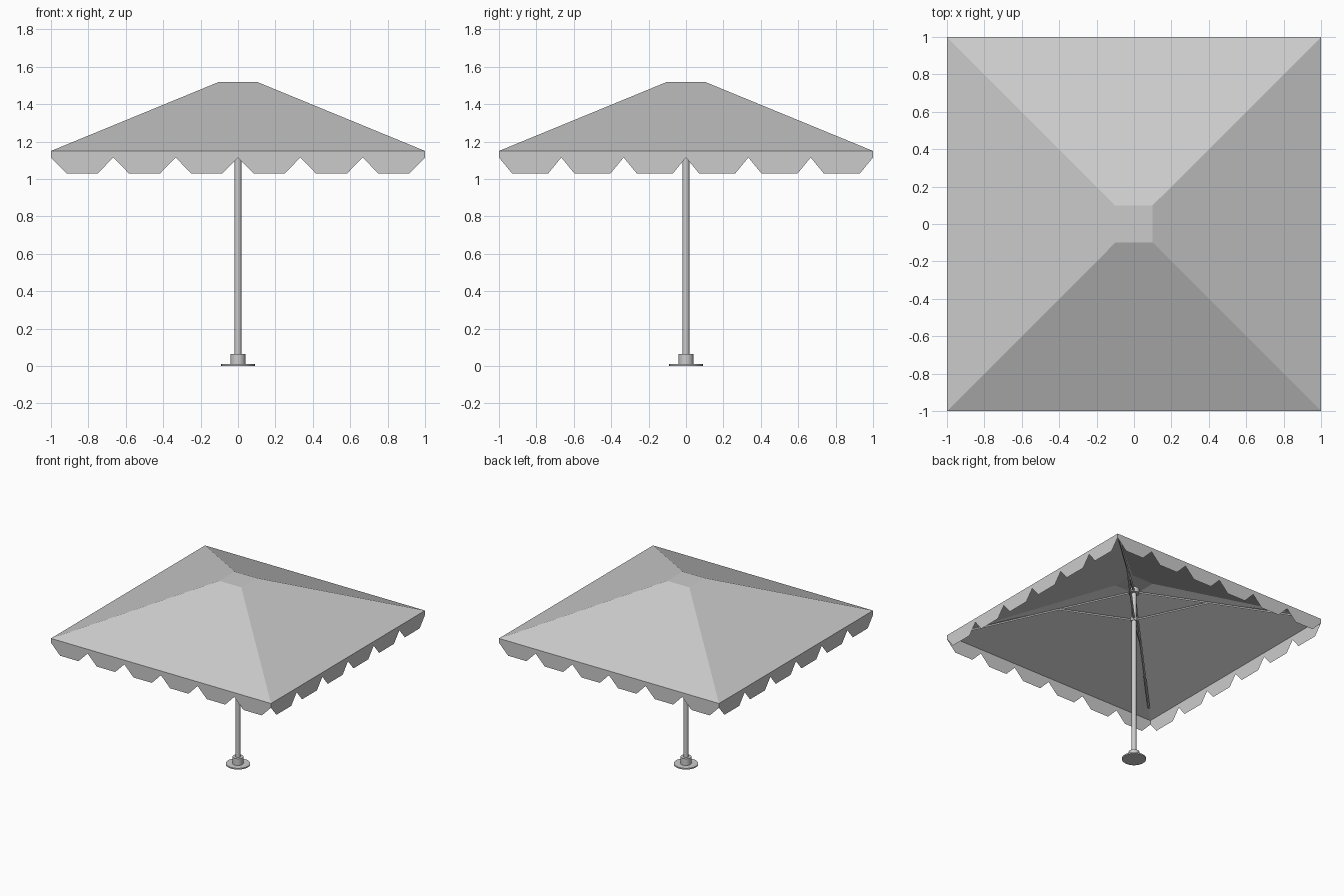
import bpy, bmesh, math
from mathutils import Vector, Matrix

if "Cube" in bpy.data.objects:
    bpy.data.objects.remove(bpy.data.objects["Cube"], do_unlink=True)

grey = bpy.data.materials.new("light_grey")
grey.use_nodes = True
colour = (0.6, 0.6, 0.6, 1)
grey.diffuse_color = colour
grey.node_tree.nodes["Principled BSDF"].inputs["Base Color"].default_value = colour

RIM, TOP, NOTCH, HEM = 1.15, 1.52, 1.115, 1.03
PEAK = 0.1
TABS = 6


def finish(bm, name, smooth=False):
    mesh = bpy.data.meshes.new(name)
    bm.to_mesh(mesh)
    bm.free()
    mesh.materials.append(grey)
    obj = bpy.data.objects.new(name, mesh)
    bpy.context.collection.objects.link(obj)
    if smooth:
        bpy.ops.object.select_all(action="DESELECT")
        obj.select_set(True)
        bpy.context.view_layer.objects.active = obj
        bpy.ops.object.shade_smooth_by_angle(angle=math.radians(40))
    return obj


def rod(name, start, end, radius, sides=24):
    """Closed cylinder between two points."""
    start, end = Vector(start), Vector(end)
    axis = end - start
    turn = axis.to_track_quat("Z", "Y").to_matrix().to_4x4()
    bm = bmesh.new()
    bmesh.ops.create_cone(bm, cap_ends=True, segments=sides, radius1=radius,
                          radius2=radius, depth=axis.length,
                          matrix=Matrix.Translation((start + end) / 2) @ turn)
    return finish(bm, name, sides > 4)


# Canopy: four sloping panels and a small flat top
bm = bmesh.new()
corners = [(-1, -1), (1, -1), (1, 1), (-1, 1)]
low = [bm.verts.new((x, y, RIM)) for x, y in corners]
high = [bm.verts.new((x * PEAK, y * PEAK, TOP)) for x, y in corners]
for i in range(4):
    j = (i + 1) % 4
    bm.faces.new((low[i], low[j], high[j], high[i]))
bm.faces.new(high)
finish(bm, "canopy")

# Valance: a row of cut tabs hanging from each edge
for k, side in enumerate(("front", "left", "back", "right")):
    bm = bmesh.new()
    turn = Matrix.Rotation(k * math.pi / 2, 4, "Z")
    width = 2 / TABS
    inset = 0.083 if k % 2 == 0 else 0.07
    for t in range(TABS):
        a = -1 + t * width
        b = a + width
        outline = [(a, RIM), (a, NOTCH), (a + inset, HEM),
                   (b - inset, HEM), (b, NOTCH), (b, RIM)]
        bm.faces.new([bm.verts.new(turn @ Vector((x, -1, z))) for x, z in outline])
    bmesh.ops.remove_doubles(bm, verts=bm.verts, dist=0.0001)
    finish(bm, side + "_valance")

# Pole, base and the two hubs
rod("base_plate", (0, 0, 0), (0, 0, 0.01), 0.09, 32)
rod("base_collar", (0, 0, 0.01), (0, 0, 0.065), 0.04)
rod("pole", (0, 0, 0.01), (0, 0, 1.48), 0.018)
rod("top_hub", (0, 0, 1.44), (0, 0, 1.48), 0.04)
rod("runner_hub", (0, 0, 1.2), (0, 0, 1.23), 0.025)

# Diagonal ribs with their struts
for sx, sy, place in ((1, -1, "front_left"), (-1, -1, "front_right"),
                      (1, 1, "back_left"), (-1, 1, "back_right")):
    def at(r, z):
        return (sx * r, sy * r, z)
    rod(place + "_rib", at(0.015, 1.455), at(0.9, 1.18), 0.009, 4)
    rod(place + "_strut", at(0.012, 1.217), at(0.4, 1.335), 0.009, 4)
